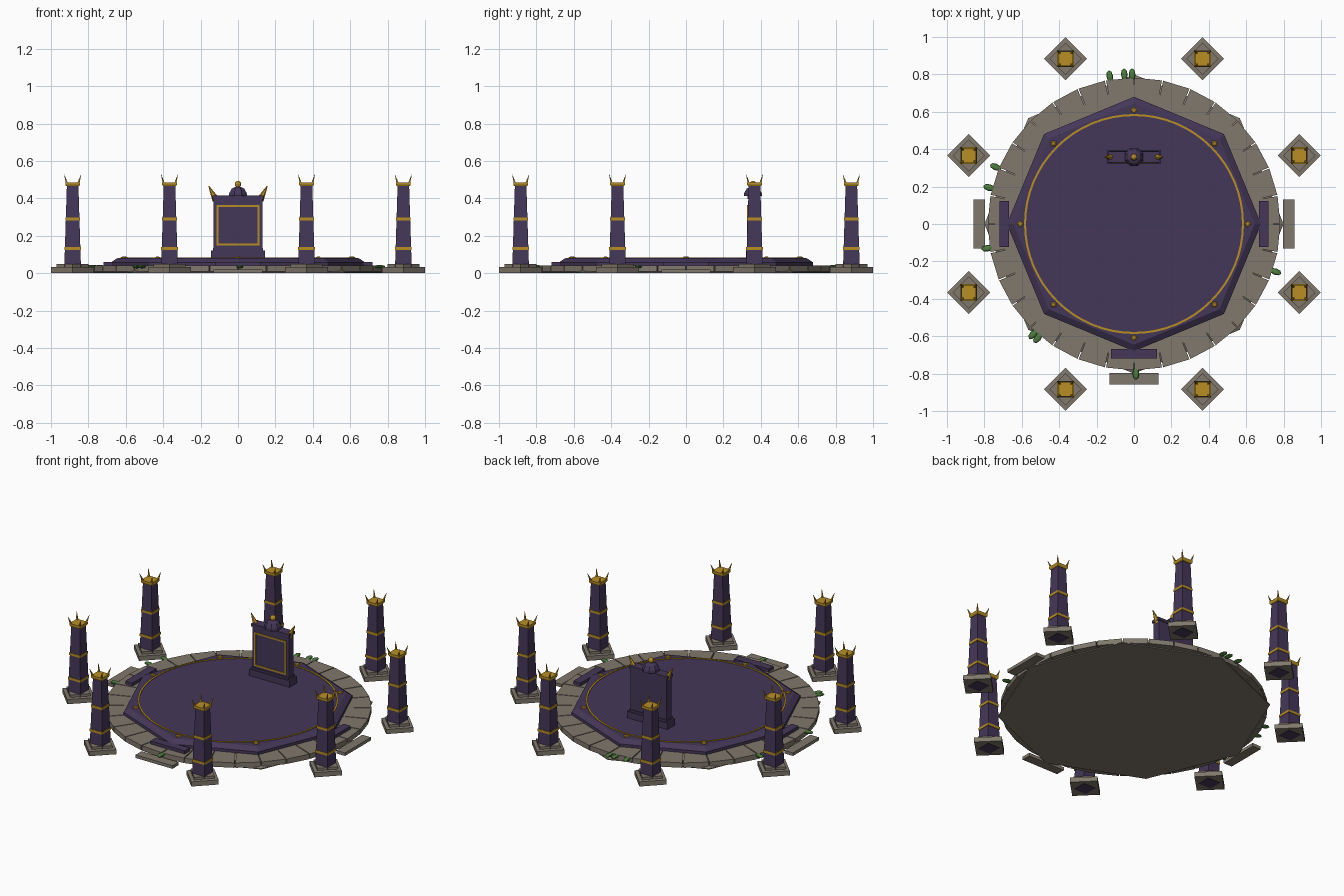
import bpy, bmesh, math
from mathutils import Vector, Matrix

if "Cube" in bpy.data.objects:
    bpy.data.objects.remove(bpy.data.objects["Cube"])

def material(name, srgb):
    m = bpy.data.materials.new(name)
    m.diffuse_color = [((c / 255 + 0.055) / 1.055) ** 2.4 for c in srgb] + [1]
    m.use_nodes = True
    m.node_tree.nodes["Principled BSDF"].inputs["Base Color"].default_value = m.diffuse_color
    return m

STONE = material("weathered stone", (128, 120, 108))
PURPLE = material("dark purple", (68, 55, 88))
GOLD = material("gold", (184, 143, 36))
GREEN = material("leaf green", (78, 126, 62))

def finish(name, bm, mat):
    bmesh.ops.recalc_face_normals(bm, faces=bm.faces)
    me = bpy.data.meshes.new(name)
    bm.to_mesh(me)
    bm.free()
    me.materials.append(mat)
    ob = bpy.data.objects.new(name, me)
    bpy.context.collection.objects.link(ob)
    return ob

def loft(bm, rings):
    """Skin a list of equal-length point rings and cap both ends."""
    rows = [[bm.verts.new(p) for p in r] for r in rings]
    n = len(rows[0])
    for a, b in zip(rows, rows[1:]):
        for i in range(n):
            j = (i + 1) % n
            bm.faces.new((a[i], a[j], b[j], b[i]))
    bm.faces.new(rows[0][::-1])
    bm.faces.new(rows[-1])

def prism(bm, sides, profile, centre=(0, 0), turn=0.0):
    """Upright polygon solid from (radius, z) pairs."""
    loft(bm, [[(centre[0] + r * math.cos(turn + math.tau * i / sides),
                centre[1] + r * math.sin(turn + math.tau * i / sides), z)
               for i in range(sides)] for r, z in profile])

def box(bm, x0, x1, y0, y1, z0, z1):
    loft(bm, [[(x0, y0, z), (x1, y0, z), (x1, y1, z), (x0, y1, z)] for z in (z0, z1)])

def spike(bm, base, tip, r, sides=4):
    """Cone from base to tip."""
    base, tip = Vector(base), Vector(tip)
    d = tip - base
    m = Matrix.Translation((base + tip) / 2) @ d.to_track_quat('Z', 'Y').to_matrix().to_4x4()
    bmesh.ops.create_cone(bm, cap_ends=True, segments=sides, radius1=r,
                          radius2=r * 0.1, depth=d.length, matrix=m)

# --- Platform: tapered stone octagon with a ring of paving blocks
bm = bmesh.new()
prism(bm, 8, [(0.80, 0), (0.80, 0.006), (0.74, 0.034)])
finish("stone_foundation", bm, STONE)

bm = bmesh.new()
N = 32
for k in range(N):
    a0, a1 = math.tau * (k + 0.02) / N, math.tau * (k + 0.98) / N
    ring = [(r * math.cos(a), r * math.sin(a)) for r, a in
            ((0.60, a0), (0.782, a0), (0.782, a1), (0.60, a1))]
    loft(bm, [[(x, y, z) for x, y in ring] for z in (0.008, 0.04)])
finish("paving_ring", bm, STONE)

# --- Purple dais with bevelled rim
bm = bmesh.new()
prism(bm, 8, [(0.68, 0.035), (0.68, 0.058), (0.645, 0.08)])
finish("dais", bm, PURPLE)

# --- Gold inlay ring and corner studs
bm = bmesh.new()
S = 64
rows = [[bm.verts.new((r * math.cos(math.tau * i / S), r * math.sin(math.tau * i / S), z))
         for i in range(S)] for r, z in ((0.577, 0.079), (0.577, 0.084), (0.588, 0.084), (0.588, 0.079))]
for q in range(4):
    a, b = rows[q], rows[(q + 1) % 4]
    for i in range(S):
        j = (i + 1) % S
        bm.faces.new((a[i], a[j], b[j], b[i]))
finish("inlay_ring", bm, GOLD)

bm = bmesh.new()
for k in range(8):
    a = k * math.pi / 4
    prism(bm, 4, [(0.019, 0.078), (0.019, 0.084), (0.012, 0.088)],
          (0.608 * math.cos(a), 0.608 * math.sin(a)), a)
finish("corner_studs", bm, GOLD)

# --- Steps on the front, left and right
lower, upper = bmesh.new(), bmesh.new()
for turn in (0, math.pi / 2, -math.pi / 2):
    for bm, args in ((lower, (-0.132, 0.132, -0.858, -0.797, 0, 0.02)),
                     (upper, (-0.123, 0.123, -0.72, -0.668, 0.03, 0.06))):
        old = set(bm.verts)
        box(bm, *args)
        bmesh.ops.rotate(bm, cent=(0, 0, 0), matrix=Matrix.Rotation(turn, 3, 'Z'),
                         verts=[v for v in bm.verts if v not in old])
finish("lower_steps", lower, STONE)
finish("upper_steps", upper, PURPLE)

# --- Eight pillars: diamond plinth, tapered shaft, gold bands and crown
R2 = math.sqrt(2)
def shaft_half(z):
    return 0.044 - 0.013 * (z - 0.05) / 0.41

for k in range(8):
    a = math.radians(22.5 + 45 * k)
    c = (0.957 * math.cos(a), 0.957 * math.sin(a))
    bm = bmesh.new()
    prism(bm, 4, [(0.115, 0.002), (0.115, 0.032), (0.086, 0.034), (0.086, 0.05)], c)
    finish(f"pillar_plinth_{k+1}", bm, STONE)
    bm = bmesh.new()
    prism(bm, 4, [(0.044 * R2, 0), (0.044 * R2, 0.05), (0.031 * R2, 0.465)], c, math.pi / 4)
    finish(f"pillar_shaft_{k+1}", bm, PURPLE)
    bm = bmesh.new()
    for z in (0.133, 0.289):
        h = (shaft_half(z) + 0.003) * R2
        prism(bm, 4, [(h, z - 0.008), (h, z + 0.008)], c, math.pi / 4)
    prism(bm, 4, [(0.034 * R2, 0.465), (0.039 * R2, 0.473), (0.039 * R2, 0.486)], c, math.pi / 4)
    for sx in (-1, 1):
        for sy in (-1, 1):
            spike(bm, (c[0] + sx * 0.031, c[1] + sy * 0.031, 0.48),
                  (c[0] + sx * 0.045, c[1] + sy * 0.045, 0.528), 0.008)
    finish(f"pillar_gold_{k+1}", bm, GOLD)

# --- Upright tablet near the back of the dais
Y = 0.358
bm = bmesh.new()
box(bm, -0.145, 0.145, Y - 0.038, Y + 0.038, 0.078, 0.122)
box(bm, -0.134, 0.134, Y - 0.032, Y + 0.032, 0.122, 0.135)
box(bm, -0.13, 0.13, Y - 0.025, Y + 0.025, 0.135, 0.40)
box(bm, -0.136, 0.136, Y - 0.03, Y + 0.03, 0.397, 0.415)
finish("tablet", bm, PURPLE)

bm = bmesh.new()
prism(bm, 8, [(0.053, 0.413), (0.05, 0.43), (0.036, 0.452), (0.014, 0.462)],
      (0, Y), math.pi / 8)
finish("tablet_dome", bm, PURPLE)

bm = bmesh.new()
f = Y - 0.025
for s in (-1, 1):
    box(bm, s * 0.11 - 0.005, s * 0.11 + 0.005, f - 0.006, f + 0.002, 0.148, 0.365)
for z in (0.153, 0.36):
    box(bm, -0.105, 0.105, f - 0.006, f + 0.002, z - 0.005, z + 0.005)
finish("tablet_frame", bm, GOLD)

bm = bmesh.new()
for s in (-1, 1):
    spike(bm, (s * 0.118, Y, 0.392), (s * 0.157, Y, 0.467), 0.02, 6)
finish("tablet_horns", bm, GOLD)

bm = bmesh.new()
bmesh.ops.create_uvsphere(bm, u_segments=10, v_segments=6, radius=0.018,
                          matrix=Matrix.Translation((0, Y, 0.476)))
finish("tablet_finial", bm, GOLD)

# --- Leaves creeping over the stone edge, pointing outwards
leaves = [(-0.13, 0.79), (-0.052, 0.80), (-0.01, 0.80), (-0.74, 0.305), (-0.775, 0.195),
          (-0.785, -0.13), (-0.54, -0.59), (-0.515, -0.61), (0.01, -0.80), (0.757, -0.255)]
bm = bmesh.new()
for x, y in leaves:
    m = (Matrix.Translation((x, y, 0.035)) @ Matrix.Rotation(math.atan2(y, x), 4, 'Z')
         @ Matrix.Diagonal((0.032, 0.018, 0.009, 1)))
    bmesh.ops.create_uvsphere(bm, u_segments=8, v_segments=6, radius=1, matrix=m)
finish("leaves", bm, GREEN)
